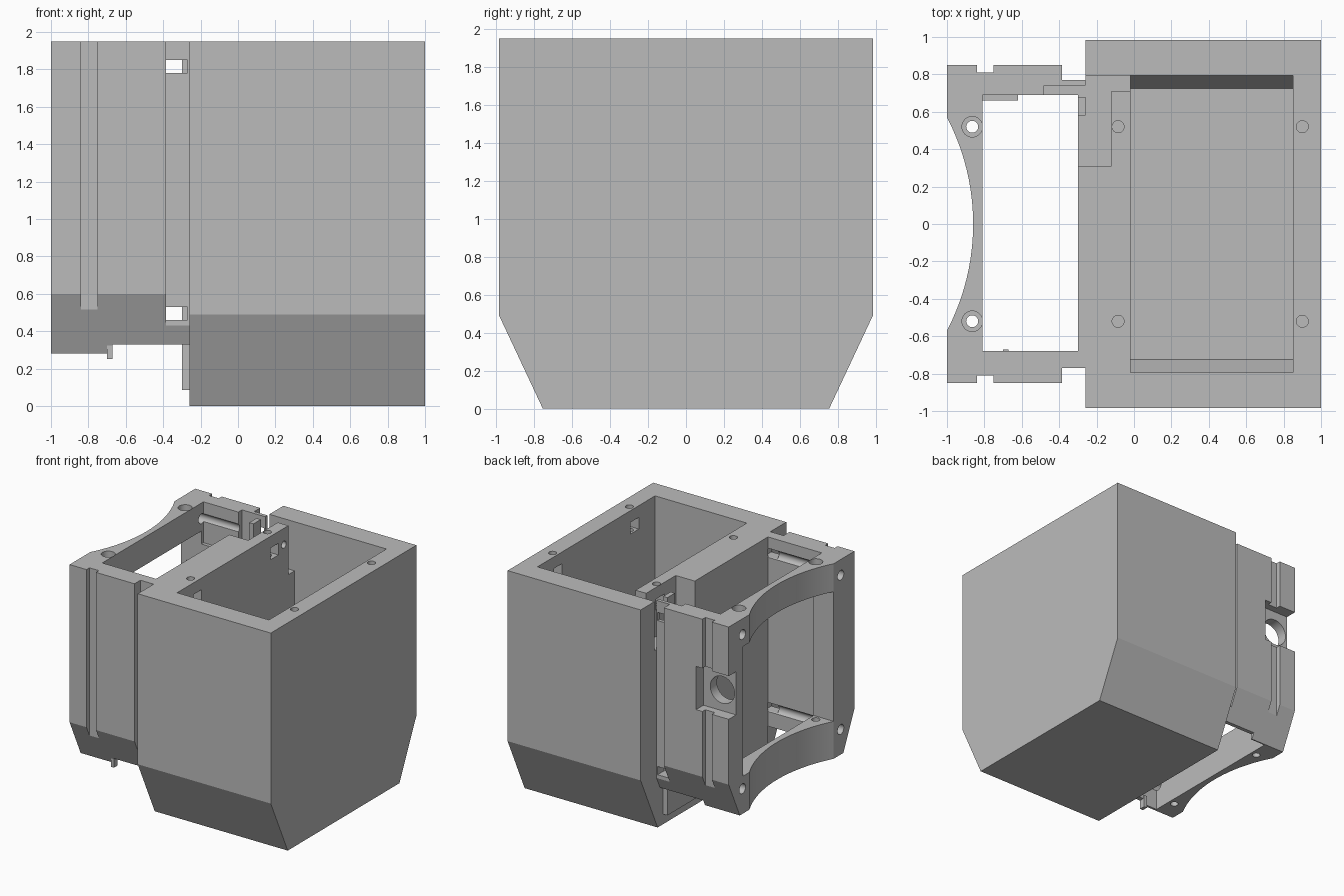
import bpy
import bmesh
from math import radians
from mathutils import Matrix, Vector

if "Cube" in bpy.data.objects:
    bpy.data.objects.remove(bpy.data.objects["Cube"], do_unlink=True)

grey = bpy.data.materials.new("plain grey")
grey.use_nodes = True
grey.diffuse_color = (0.5, 0.5, 0.5, 1)
grey.node_tree.nodes["Principled BSDF"].inputs["Base Color"].default_value = (0.5, 0.5, 0.5, 1)


def finish(bm, name):
    bmesh.ops.recalc_face_normals(bm, faces=bm.faces)
    mesh = bpy.data.meshes.new(name)
    bm.to_mesh(mesh)
    bm.free()
    mesh.materials.append(grey)
    ob = bpy.data.objects.new(name, mesh)
    bpy.context.collection.objects.link(ob)
    return ob


def box(x, y, z, name="block"):
    bm = bmesh.new()
    bmesh.ops.create_cube(bm, size=1)
    for v in bm.verts:
        v.co = Vector([lo + (c + 0.5) * (hi - lo) for c, (lo, hi) in zip(v.co, (x, y, z))])
    return finish(bm, name)


def cylinder(axis, centre, radius, length, sides=32, top=None):
    bm = bmesh.new()
    turn = Matrix.Rotation(radians(90), 4, {"x": "Y", "y": "X"}[axis]) if axis != "z" else Matrix()
    bmesh.ops.create_cone(bm, cap_ends=True, segments=sides, radius1=radius,
                          radius2=radius if top is None else top, depth=length,
                          matrix=Matrix.Translation(centre) @ turn)
    return finish(bm, "cylinder")


def hull(half, x, name):
    """Symmetric front-to-back section, given as (y, z) down one side, run along x."""
    section = half + [(-y, z) for y, z in reversed(half)]
    bm = bmesh.new()
    face = bm.faces.new([bm.verts.new((x[0], y, z)) for y, z in section])
    moved = bmesh.ops.extrude_face_region(bm, geom=[face])["geom"]
    bmesh.ops.translate(bm, vec=(x[1] - x[0], 0, 0),
                        verts=[g for g in moved if isinstance(g, bmesh.types.BMVert)])
    return finish(bm, name)


def combine(target, other, how="DIFFERENCE"):
    bpy.context.view_layer.objects.active = target
    mod = target.modifiers.new("combine", "BOOLEAN")
    mod.operation, mod.solver, mod.object = how, "EXACT", other
    bpy.ops.object.modifier_apply(modifier=mod.name)
    bpy.data.objects.remove(other, do_unlink=True)


TOP, OVER = 1.95, 2.1
SIDES, LEVELS = (-1, 1), (0.495, 1.815)


def span(s, a, b):
    return tuple(sorted((s * a, s * b)))


# Side bracket: chamfered frame with a rectangular well
bracket = hull([(0.85, TOP), (0.85, 0.6), (0.70, 0.28)], (-1, -0.2), "bracket")
combine(bracket, box((-0.81, -0.30), (-0.68, 0.69), (0, OVER)))
combine(bracket, box((-0.67, -0.26), (-1, 1), (0, 0.33)))

# Backing plate for the round port
combine(bracket, box((-0.83, -0.62), (0.66, 0.72), (1.08, 1.6)), "UNION")

# Curved outer face and its large window
combine(bracket, cylinder("z", (-2.09, 0, 1), 1.23, 3, 160))
combine(bracket, box((-1.1, -0.805), (-0.57, 0.66), (0.6, 1.71)))

# Vertical grooves, tie slots and long bores
for s in SIDES:
    combine(bracket, box((-0.84, -0.75), span(s, 0.81, 1), (0, OVER)))
    combine(bracket, box((-0.385, -0.26), span(s, 0.77, 1), (0, OVER)))
    for z in LEVELS:
        combine(bracket, box((-0.385, -0.27), span(s, 0.66, 0.8), (z - 0.035, z + 0.035)))
        combine(bracket, cylinder("x", (-0.7, s * 0.665, z), 0.042, 0.8))

# Round port in a square recess on the rear wall
combine(bracket, box((-1.1, -0.69), (0.75, 1), (1.16, 1.53)))
combine(bracket, cylinder("y", (-0.87, 0.7, 1.34), 0.115, 0.4, 48))

# Countersunk screw holes through both bars
for s in SIDES:
    combine(bracket, cylinder("z", (-0.865, s * 0.52, 1), 0.032, 3))
    combine(bracket, cylinder("z", (-0.865, s * 0.52, TOP - 0.03), 0.055, 0.1))

# Small locating nub under the front wall
combine(bracket, box((-0.70, -0.67), (-0.72, -0.67), (0.25, 0.36)), "UNION")

# Main housing with chamfered base, joined to the bracket
housing = hull([(0.985, TOP), (0.985, 0.49), (0.755, 0)], (-0.26, 1), "housing")
combine(housing, box((-0.30, -0.2), (-0.68, 0.68), (0.085, 1.9)), "UNION")
combine(housing, bracket, "UNION")

# Open-topped cavity with sloped lower sides
combine(housing, hull([(0.795, OVER), (0.795, 0.49), (0.725, 0.34)], (-0.02, 0.85), "cavity"))

# Lid screw holes with square nut pockets
for s in SIDES:
    y = s * 0.52
    for x, pocket in ((-0.085, (-0.14, 0)), (0.9, (0.83, 0.955))):
        combine(housing, cylinder("z", (x, y, TOP - 0.1), 0.032, 0.4))
        combine(housing, box(pocket, (y - 0.055, y + 0.055), (1.75, 1.85)))

# Cable channel from the cavity to the rear of the bracket
for x, y in (((-0.26, 0.0), (0.71, 0.795)), ((-0.26, -0.12), (0.31, 0.72)),
             ((-0.32, -0.25), (0.31, 0.58)), ((-0.48, -0.25), (0.68, 0.74))):
    combine(housing, box(x, y, (1.53, OVER)))
combine(housing, cylinder("x", (-0.06, 0.65, 1.81), 0.03, 0.3))

# Crisp edges with smooth bores
housing.select_set(True)
bpy.context.view_layer.objects.active = housing
bpy.ops.object.shade_smooth_by_angle(angle=radians(25))
housing.name = "housing_with_bracket"
